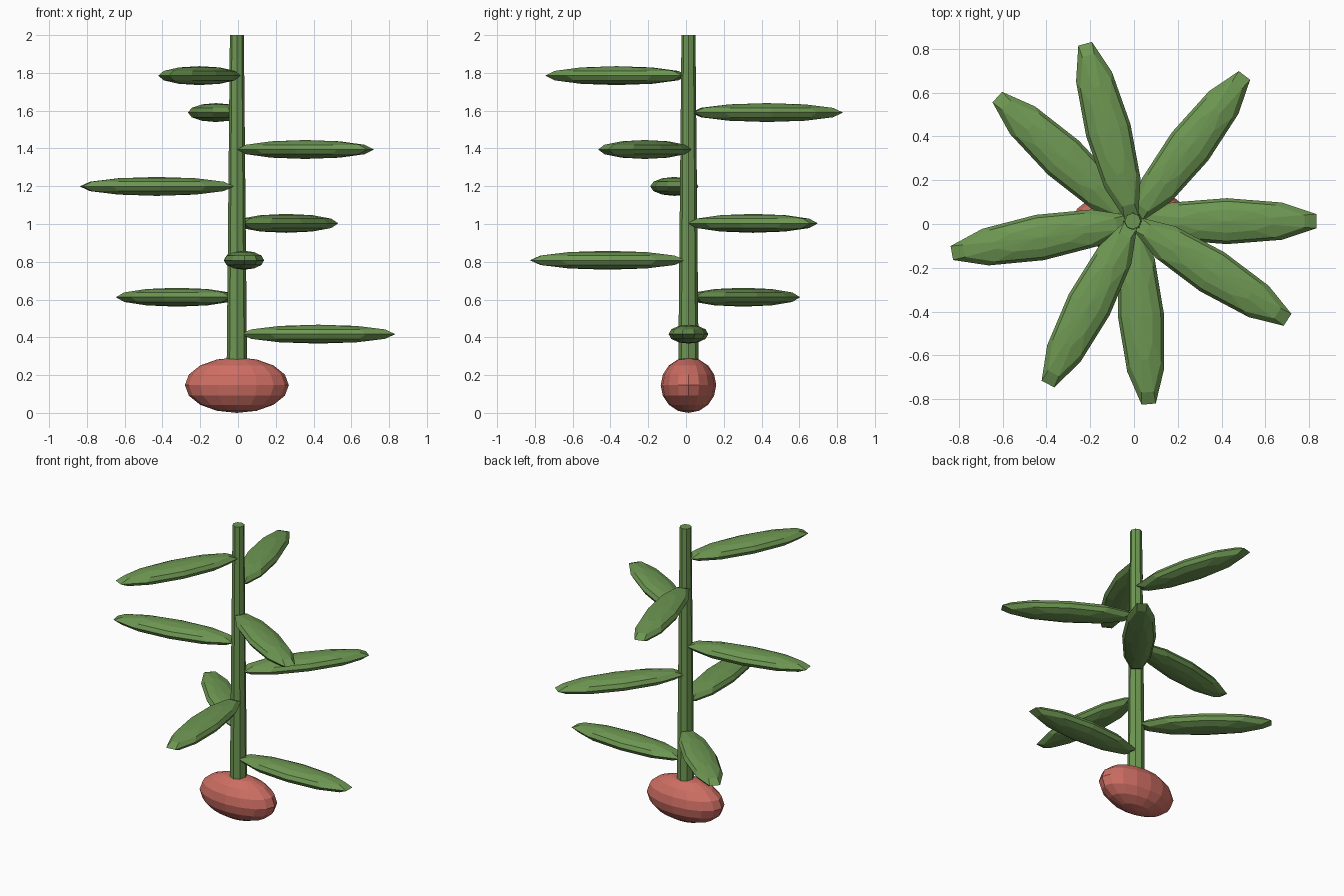
import bpy, math
from mathutils import Matrix

if "Cube" in bpy.data.objects:
    bpy.data.objects.remove(bpy.data.objects["Cube"])

CX, CY = -0.006, 0.013          # plant axis
GOLDEN = math.radians(137.5)    # spiral step between leaves


def material(name, rgb):
    m = bpy.data.materials.new(name)
    m.diffuse_color = (*rgb, 1)
    m.use_nodes = True
    m.node_tree.nodes["Principled BSDF"].inputs["Base Color"].default_value = m.diffuse_color
    return m


green = material("leaf green", (0.155, 0.31, 0.085))
red = material("bulb red", (0.61, 0.155, 0.125))


def ellipsoid(name, mat, segments, rings, radii, shift, angle, z):
    """Faceted ellipsoid pushed out along x, then turned around the stem."""
    bpy.ops.mesh.primitive_uv_sphere_add(segments=segments, ring_count=rings, radius=1)
    ob = bpy.context.object
    ob.name = name
    ob.data.transform(Matrix.Translation((shift, 0, 0)) @ Matrix.Diagonal((*radii, 1)))
    ob.location = (CX, CY, z)
    ob.rotation_euler.z = angle
    ob.data.materials.append(mat)
    return ob


# Bulb at the base
ellipsoid("bulb", red, 16, 8, (0.275, 0.147, 0.147), 0, 0, 0.15)
bpy.context.object.location.z = 0.152

# Tapered stem
bpy.ops.mesh.primitive_cone_add(vertices=8, radius1=0.055, radius2=0.037, depth=1.85,
                                location=(CX, CY, 1.075))
stem = bpy.context.object
stem.name = "stem"
stem.data.materials.append(green)

# Leaves spiralling up the stem
for i in range(8):
    ellipsoid(f"leaf_{i + 1}", green, 10, 6, (0.43, 0.105, 0.05), 0.43,
              i * GOLDEN, 0.417 + 0.1955 * i)

# Settle the lowest point on the ground
bpy.data.objects["bulb"].location.z = 0.147
